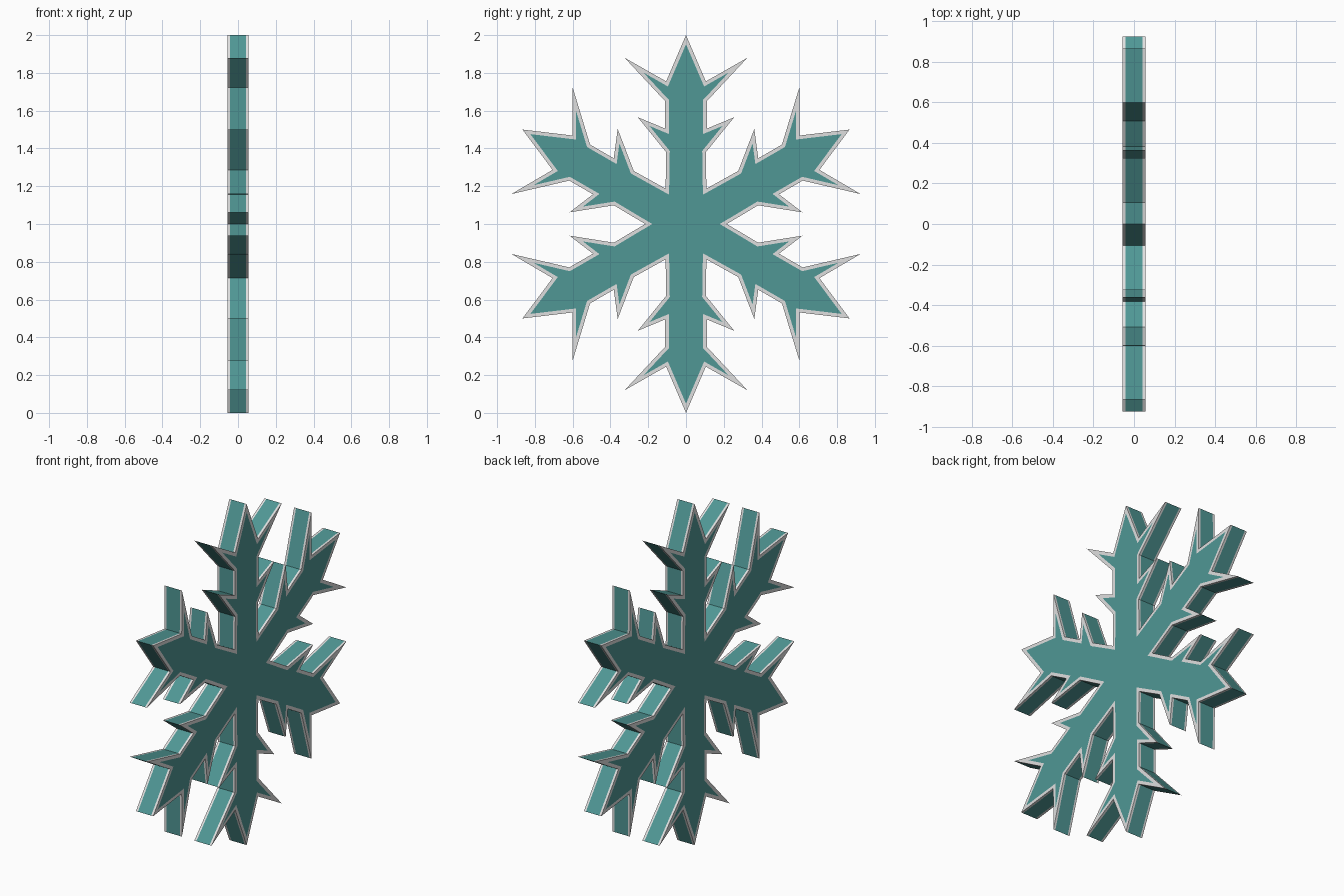
import bpy, bmesh, math
from mathutils import Vector

if "Cube" in bpy.data.objects:
    bpy.data.objects.remove(bpy.data.objects["Cube"])


def material(name, rgb):
    m = bpy.data.materials.new(name)
    m.diffuse_color = (*rgb, 1)
    m.use_nodes = True
    m.node_tree.nodes["Principled BSDF"].inputs["Base Color"].default_value = m.diffuse_color
    return m


teal = material("ice_teal", (0.08, 0.31, 0.30))
grey = material("frost_grey", (0.74, 0.74, 0.74))

HALF = 0.056      # half thickness
BAND = 0.043      # half width of the teal band on the edge walls
BORDER = 0.019    # grey border width on the flat faces

# Right half of one arm, from its tip down to the valley (flake centre is 0, 0)
half = [(0.105, 0.755), (0.325, 0.88), (0.11, 0.65), (0.11, 0.505),
        (0.255, 0.565), (0.105, 0.38)]
arm = [(-y, z) for y, z in reversed(half)] + [(0, 1)] + half
arm.append((0.108, 0.108 * math.sqrt(3)))   # valley shared with the next arm

# Outline: six copies of the arm, clockwise
outline = []
for i in range(6):
    c, s = math.cos(i * math.pi / 3), math.sin(i * math.pi / 3)
    outline += [Vector((y * c + z * s, z * c - y * s)) for y, z in arm]


def shrink(points, d):
    """Mitred inward offset of a clockwise outline."""
    result = []
    n = len(points)
    for i, p in enumerate(points):
        a = (p - points[i - 1]).normalized()
        b = (points[(i + 1) % n] - p).normalized()
        na, nb = Vector((a.y, -a.x)), Vector((b.y, -b.x))
        result.append(p + (na + nb) * (d / (1 + na.dot(nb))))
    return result


inner = shrink(outline, BORDER)
bm = bmesh.new()


def ring(points, x):
    return [bm.verts.new((x, p.x, p.y + 1)) for p in points]


# Rings from one flat face round the edge wall to the other flat face
rings = [ring(inner, -HALF), ring(outline, -HALF), ring(outline, -BAND),
         ring(outline, BAND), ring(outline, HALF), ring(inner, HALF)]
for k in range(5):
    n = len(outline)
    for i in range(n):
        j = (i + 1) % n
        f = bm.faces.new((rings[k][i], rings[k][j],
                          rings[k + 1][j], rings[k + 1][i]))
        f.material_index = 0 if k == 2 else 1

# Teal centres of the two flat faces
bm.faces.new(rings[0])
bm.faces.new(rings[-1])
bmesh.ops.recalc_face_normals(bm, faces=bm.faces)
bmesh.ops.triangulate(bm, faces=[f for f in bm.faces if len(f.verts) > 4])

mesh = bpy.data.meshes.new("snowflake")
bm.to_mesh(mesh)
bm.free()
mesh.materials.append(teal)
mesh.materials.append(grey)
bpy.context.collection.objects.link(bpy.data.objects.new("snowflake", mesh))
